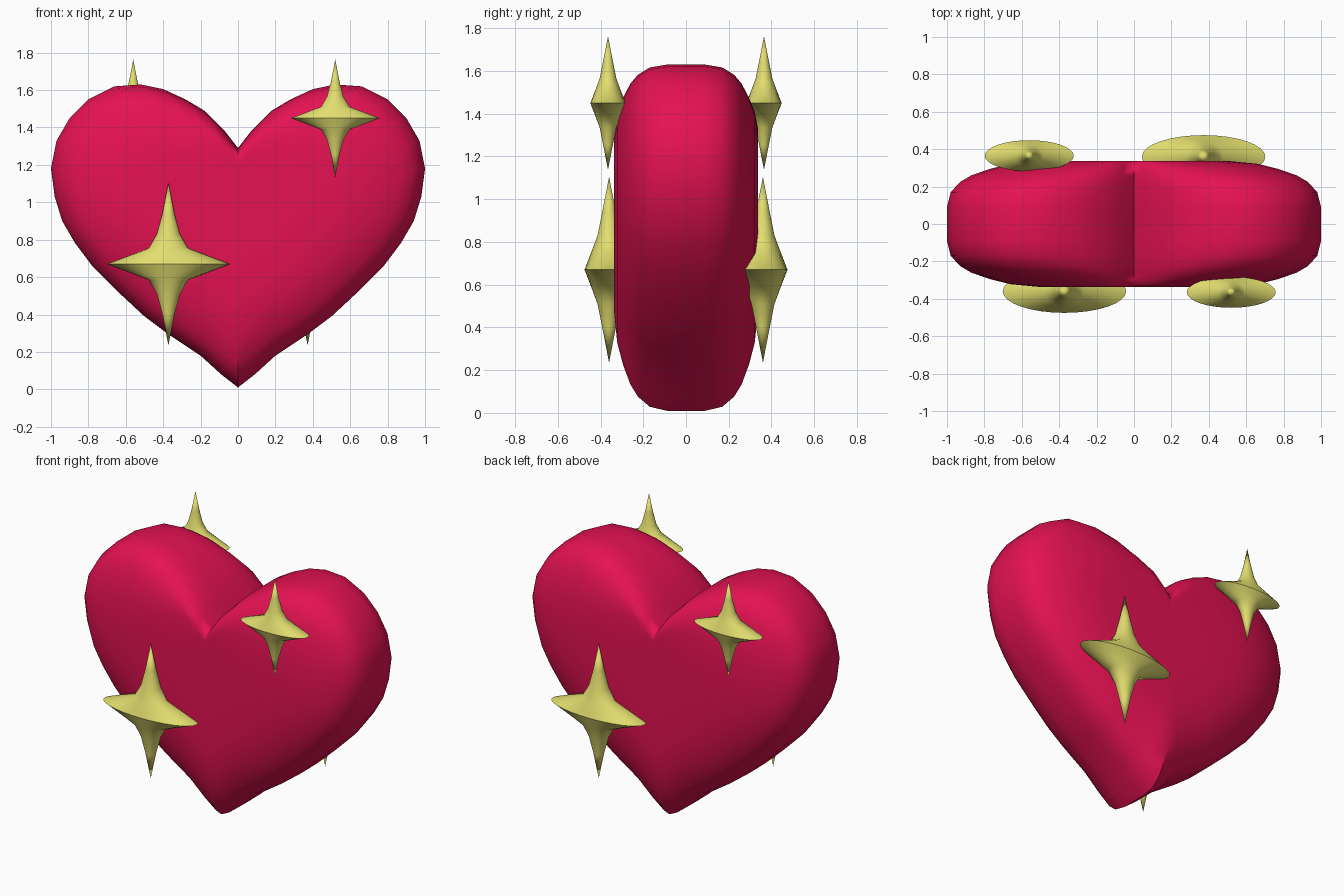
import bpy, bmesh, math

if "Cube" in bpy.data.objects:
    bpy.data.objects.remove(bpy.data.objects["Cube"])


def material(name, rgb):
    m = bpy.data.materials.new(name)
    m.diffuse_color = (*rgb, 1)
    m.use_nodes = True
    m.node_tree.nodes["Principled BSDF"].inputs["Base Color"].default_value = m.diffuse_color
    return m


def loft(name, rings, first, last, mat, sharp):
    """Skin closed rings, cap with fans to the two poles; sharp(i, j, along) marks creases."""
    bm = bmesh.new()
    vs = [[bm.verts.new(p) for p in r] for r in rings]
    a, b = bm.verts.new(first), bm.verts.new(last)
    n = len(vs[0])
    for j in range(n):
        k = (j + 1) % n
        for r0, r1 in zip(vs, vs[1:]):
            bm.faces.new((r0[j], r0[k], r1[k], r1[j]))
        bm.faces.new((a, vs[0][k], vs[0][j]))
        bm.faces.new((b, vs[-1][j], vs[-1][k]))
    bmesh.ops.recalc_face_normals(bm, faces=bm.faces)
    for f in bm.faces:
        f.smooth = True
    for i, r in enumerate(vs):
        for j in range(n):
            if sharp(i, j, True):
                bm.edges.get((r[j], r[(j + 1) % n])).smooth = False
            if i + 1 < len(vs) and sharp(i, j, False):
                bm.edges.get((r[j], vs[i + 1][j])).smooth = False
    me = bpy.data.meshes.new(name)
    bm.to_mesh(me)
    bm.free()
    me.materials.append(mat)
    ob = bpy.data.objects.new(name, me)
    bpy.context.collection.objects.link(ob)
    return ob


red = material("heart_red", (0.78, 0.006, 0.085))
gold = material("star_yellow", (0.76, 0.73, 0.16))

# Heart: half outline from notch to tip, mirrored, then inset towards the faces
half = [(0, 1.29), (0.07, 1.38), (0.18, 1.49), (0.28, 1.55), (0.40, 1.605), (0.52, 1.63),
        (0.66, 1.62), (0.80, 1.55), (0.90, 1.45), (0.97, 1.33), (1.0, 1.18), (0.98, 1.03),
        (0.94, 0.90), (0.87, 0.78), (0.78, 0.66), (0.64, 0.52), (0.50, 0.39), (0.38, 0.30),
        (0.20, 0.18), (0.09, 0.08), (0, 0.01)]
outline = half + [(-x, z) for x, z in half[-2:0:-1]]
CZ = 0.95
steps = [(1, 0.09), (0.98, 0.17), (0.93, 0.225), (0.87, 0.26), (0.77, 0.295),
         (0.66, 0.322), (0.5, 0.337), (0.25, 0.338)]


def heart_ring(s, y):
    ring = []
    for x, z in outline:
        # the groove between the lobes is inset less
        w = min(1, 0.4 + 1.2 * abs(x)) if z > CZ else 1
        k = 1 - (1 - s) * w
        ring.append((x * s, y, CZ + (z - CZ) * k))
    return ring


rings = [heart_ring(s, -y) for s, y in steps[::-1]] + [heart_ring(s, y) for s, y in steps]
tip = len(half) - 1
loft("heart", rings, (0, -0.338, CZ), (0, 0.338, CZ), red,
     lambda i, j, along: not along and j in (0, tip) and 3 <= i <= 11)

# Stars: four-pointed sparkles, wide thin rim and round spikes (z, x radius, y radius)
spike = [(0.27, 0.032, 0.032), (0.16, 0.062, 0.054), (0.085, 0.105, 0.082)]
N = 32


def star(name, x, y, z, size):
    levels = spike + [(0, 0.33, 0.115)] + [(-h, a, b) for h, a, b in spike[::-1]]
    rs = [[(a * size * math.cos(t * math.tau / N), b * size * math.sin(t * math.tau / N), h * size)
           for t in range(N)] for h, a, b in levels]
    ob = loft(name, rs, (0, 0, 0.435 * size), (0, 0, -0.435 * size), gold,
              lambda i, j, along: along and i == 3)
    ob.location = (x, y, z)


for side, sy, small_x in (("front", -1, 0.52), ("back", 1, -0.56)):
    star(side + "_large_star", 0.372 * sy, 0.36 * sy, 0.67, 1)
    star(side + "_small_star", small_x, 0.365 * sy, 1.45, 0.72)
